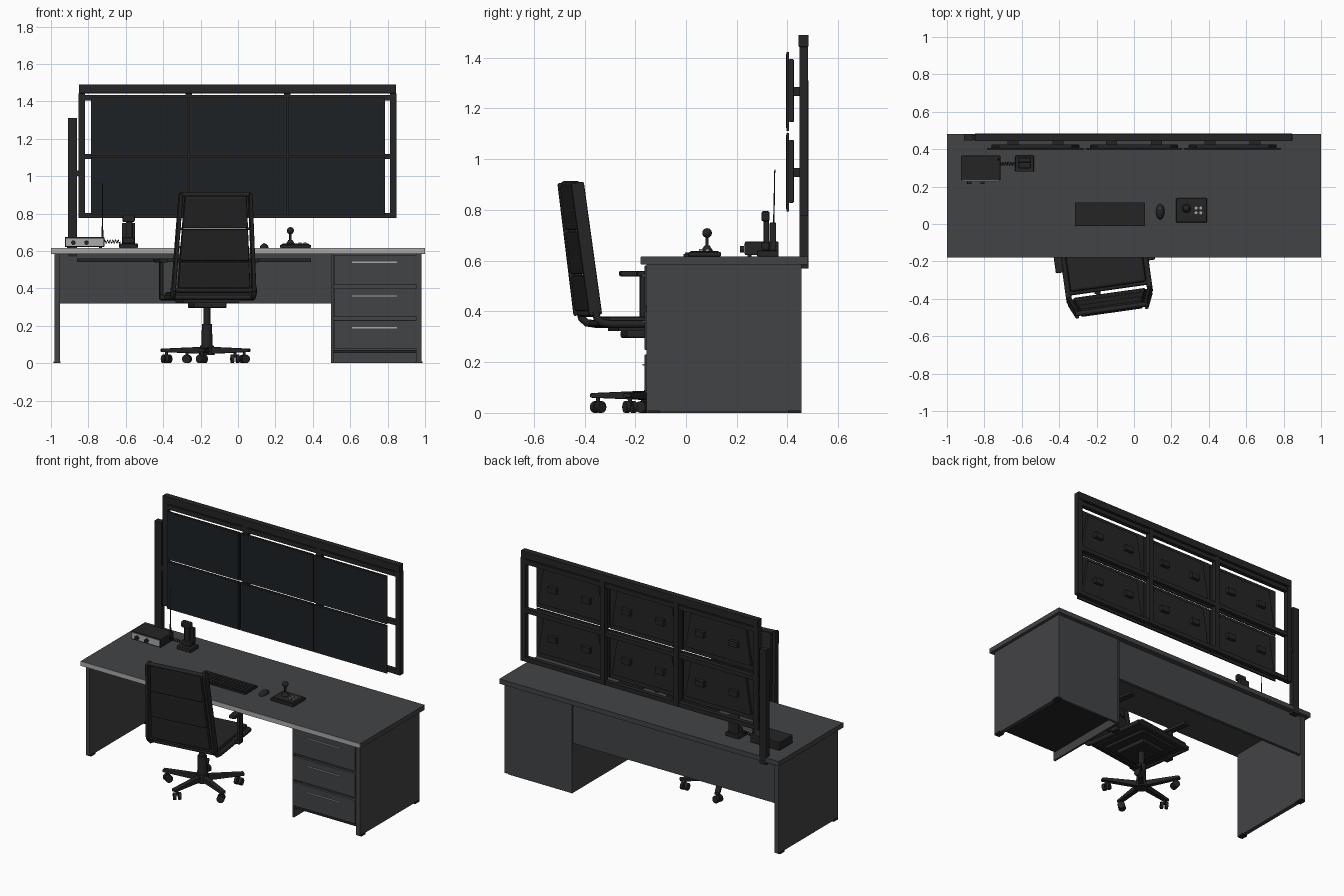
import bpy, bmesh
from math import radians, sin, cos, pi
from mathutils import Matrix, Vector

if "Cube" in bpy.data.objects:
    bpy.data.objects.remove(bpy.data.objects["Cube"])

I = Matrix.Identity(4)

def mat(name, r, g, b):
    m = bpy.data.materials.new(name)
    m.diffuse_color = (r, g, b, 1)
    m.use_nodes = True
    m.node_tree.nodes["Principled BSDF"].inputs["Base Color"].default_value = m.diffuse_color
    return m

GREY = mat("desk_grey", .055, .057, .06)
BLACK = mat("black", .018, .018, .019)
SCREEN = mat("screen", .012, .015, .018)
LIGHT = mat("light_trim", .4, .4, .4)

def finish(name, bm, m, M=I, bevel=0, smooth=False):
    me = bpy.data.meshes.new(name)
    bmesh.ops.recalc_face_normals(bm, faces=bm.faces[:])
    bm.to_mesh(me)
    bm.free()
    me.transform(M)
    me.materials.append(m)
    ob = bpy.data.objects.new(name, me)
    bpy.context.collection.objects.link(ob)
    if bevel:
        b = ob.modifiers.new("bevel", 'BEVEL')
        b.width, b.segments = bevel, 2
    if smooth:
        bpy.ops.object.select_all(action='DESELECT')
        bpy.context.view_layer.objects.active = ob
        ob.select_set(True)
        bpy.ops.object.shade_smooth_by_angle(angle=radians(35))
    return ob

def box(name, x, y, z, m=BLACK, M=I, bevel=0):
    bm = bmesh.new()
    bmesh.ops.create_cube(bm, size=1)
    for v in bm.verts:
        v.co = [(a + b) / 2 + c * (b - a) for (a, b), c in zip((x, y, z), v.co)]
    return finish(name, bm, m, M, bevel)

def prism(name, pts, y0, y1, m=BLACK, M=I, bevel=0):
    bm = bmesh.new()
    f = bm.faces.new([bm.verts.new((x, y0, z)) for x, z in pts])
    new = bmesh.ops.extrude_face_region(bm, geom=[f])["geom"]
    bmesh.ops.translate(bm, vec=(0, y1 - y0, 0), verts=[v for v in new if isinstance(v, bmesh.types.BMVert)])
    return finish(name, bm, m, M, bevel)

def rod(name, a, b, r1, r2=None, m=BLACK, M=I, n=20):
    a, b = Vector(a), Vector(b)
    bm = bmesh.new()
    bmesh.ops.create_cone(bm, cap_ends=True, segments=n, radius1=r1, radius2=r1 if r2 is None else r2, depth=(b - a).length)
    q = (b - a).to_track_quat('Z', 'Y').to_matrix().to_4x4()
    bm.transform(Matrix.Translation((a + b) / 2) @ q)
    return finish(name, bm, m, M, smooth=True)

def tube(name, pts, r, m=BLACK, M=I):
    cu = bpy.data.curves.new(name, 'CURVE')
    cu.dimensions, cu.bevel_depth, cu.bevel_resolution, cu.use_fill_caps = '3D', r, 2, True
    s = cu.splines.new('POLY')
    s.points.add(len(pts) - 1)
    for p, c in zip(s.points, pts):
        p.co = (*(M @ Vector(c)), 1)
    cu.materials.append(m)
    bpy.context.collection.objects.link(bpy.data.objects.new(name, cu))

# Desk
box("desk_top", (-1, 1), (-.178, .48), (.585, .616), GREY)
box("desk_front_edge", (-1, 1), (-.18, -.178), (.586, .615), LIGHT)
box("left_leg_panel", (-.98, -.953), (-.155, .455), (.005, .585), GREY)
box("modesty_panel", (-.953, .5), (.425, .445), (.32, .585), GREY)
box("modesty_rail", (-.86, .39), (.415, .425), (.54, .56))
for x in (-.967, .967):
    for y in (-.125, .425):
        box("foot_glide", (x - .019, x + .019), (y - .022, y + .022), (0, .01))

# Drawer cabinet
box("cabinet_right_panel", (.953, .98), (-.155, .455), (.005, .585), GREY)
box("cabinet_inner_panel", (.497, .51), (-.155, .455), (0, .585), GREY)
box("cabinet_back", (.51, .953), (.437, .453), (0, .585), GREY)
box("cabinet_bottom", (.51, .953), (-.145, .437), (.055, .07))
for z0, z1 in ((.078, .23), (.248, .4), (.418, .58)):
    box("drawer_front", (.512, .951), (-.163, -.145), (z0, z1), GREY, bevel=.002)
    box("drawer_body", (.52, .943), (-.145, .4), (z0 + .015, z1 - .02))
    h = z1 - .04
    box("drawer_handle", (.61, .85), (-.171, -.163), (h - .003, h + .003), LIGHT)

# Monitor frame and side post
box("frame_top_beam", (-.85, .845), (.443, .483), (1.443, 1.49), bevel=.002)
for x in (-.835, -.263, .263, .83):
    box("frame_upright", (x - .017, x + .017), (.447, .48), (.777, 1.443))
for z in (.79, 1.105, 1.42):
    box("frame_rail", (-.82, .815), (.45, .478), (z - .014, z + .014))
box("side_post", (-.91, -.862), (.447, .482), (.57, 1.31))
box("side_post_clamp", (-.91, -.862), (.42, .482), (.57, .585))
box("side_post_link", (-.865, -.85), (.45, .475), (1.0, 1.03))

# Monitors
for cx in (-.527, 0, .527):
    for cz in (.948, 1.267):
        w, h = .26, .155
        box("monitor_panel", (cx - w, cx + w), (.397, .406), (cz - h, cz + h))
        box("monitor_screen", (cx - w + .008, cx + w - .008), (.395, .397), (cz - h + .01, cz + h - .008), SCREEN)
        prism("monitor_housing", [(cx - .235, cz - .12), (cx + .235, cz - .12), (cx + .195, cz + .127), (cx - .195, cz + .127)], .406, .425, bevel=.003)
        for s in (-1, 1):
            box("monitor_mount", (cx + s * .12 - .03, cx + s * .12 + .03), (.425, .447), (cz - .018, cz + .018))

# Radio unit with antenna
T = .616
box("radio_body", (-.925, -.715), (.232, .365), (T + .006, .675), bevel=.003)
box("radio_face", (-.92, -.72), (.228, .232), (T + .012, .668), LIGHT)
for x in (-.88, -.81):
    rod("radio_knob", (x, .228, .645), (x, .213, .645), .012)
for x in (-.905, -.735):
    for y in (.25, .345):
        rod("radio_foot", (x, y, T), (x, y, T + .006), .008)
rod("antenna_base", (-.725, .345, .67), (-.725, .345, .73), .006, .004)
rod("antenna", (-.725, .345, .7), (-.725, .35, .96), .003, .002, n=8)

# Coiled cord
tube("coiled_cord", [(-.715 + .085 * i / 96, .322 + .009 * cos(i * pi / 8), .65 + .009 * sin(i * pi / 8)) for i in range(97)], .002)

# Handset on its cradle
box("cradle_base", (-.635, -.535), (.28, .365), (T, .64), bevel=.004)
box("cradle_upright", (-.62, -.55), (.33, .355), (.64, .75), bevel=.003)
box("handset_grip", (-.6, -.565), (.305, .328), (.65, .775), bevel=.006)
box("handset_earpiece", (-.618, -.552), (.297, .33), (.755, .795), bevel=.008)
box("handset_mouthpiece", (-.618, -.552), (.297, .33), (.64, .672), bevel=.008)

# Keyboard
box("keyboard_base", (-.315, .06), (-.01, .115), (T, .627), bevel=.002)
for r in range(5):
    for c in range(15):
        x, y = -.308 + c * .0242, -.004 + r * .0232
        box("key", (x, x + .021), (y, y + .02), (.627, .632))

# Mouse
bm = bmesh.new()
bmesh.ops.create_uvsphere(bm, u_segments=24, v_segments=16, radius=1)
bmesh.ops.bisect_plane(bm, geom=bm.verts[:] + bm.edges[:] + bm.faces[:], plane_co=(0, 0, 0), plane_no=(0, 0, -1), clear_outer=True)
bmesh.ops.holes_fill(bm, edges=bm.edges[:])
finish("mouse", bm, BLACK, Matrix.Translation((.14, .066, T)) @ Matrix.Diagonal((.023, .042, .024, 1)), smooth=True)
rod("mouse_wheel", (.137, .084, .636), (.143, .084, .636), .006, m=LIGHT)

# Joystick controller
box("joystick_base", (.225, .39), (.008, .138), (T, .634), bevel=.005)
box("joystick_plate", (.235, .38), (.018, .128), (.634, .639), bevel=.002)
rod("joystick_boot", (.28, .083, .638), (.28, .083, .66), .024, .01)
rod("joystick_shaft", (.28, .083, .65), (.28, .083, .71), .006)
bm = bmesh.new()
bmesh.ops.create_uvsphere(bm, u_segments=20, v_segments=12, radius=.019)
finish("joystick_ball", bm, BLACK, Matrix.Translation((.28, .083, .709)), smooth=True)
for x in (.332, .357):
    for y in (.06, .085):
        rod("joystick_button", (x, y, .638), (x, y, .645), .008, m=LIGHT)

# Chair base, turned slightly
P = Matrix.Translation((-.166, -.128, 0))
for k in range(5):
    A = P @ Matrix.Rotation(radians(263 + 72 * k), 4, 'Z')
    prism("base_arm", [(.02, .05), (.25, .06), (.25, .078), (.02, .088)], -.016, .016, M=A, bevel=.004)
    rod("caster_stem", (.22, 0, .03), (.22, 0, .064), .008, M=A, n=12)
    C = A @ Matrix.Translation((.22, 0, 0)) @ Matrix.Rotation(radians(50), 4, 'Z')
    for s in (-1, 1):
        rod("caster_wheel", (0, s * .006, .023), (0, s * .023, .023), .023, M=C)
rod("base_hub", (0, 0, .045), (0, 0, .095), .042, .036, M=P)
rod("gas_lift_sleeve", (0, 0, .09), (0, 0, .21), .03, .027, M=P)
rod("gas_lift_piston", (0, 0, .2), (0, 0, .31), .018, M=P)

# Chair seat
S = P @ Matrix.Rotation(radians(8), 4, 'Z')
box("seat_mechanism", (-.09, .09), (-.12, .1), (.295, .325), M=S, bevel=.008)
box("seat_plate", (-.15, .15), (-.16, .15), (.322, .34), M=S)
box("seat_cushion", (-.205, .205), (-.21, .19), (.338, .38), M=S, bevel=.014)

# Chair back
B = S @ Matrix.Translation((0, -.262, .39)) @ Matrix.Rotation(radians(7.5), 4, 'X')
half = lambda z: .196 - .03 * z / .52
for z0, z1 in ((.012, .155), (.16, .33), (.335, .51)):
    prism("back_cushion", [(-half(z0), z0), (half(z0), z0), (half(z1), z1), (-half(z1), z1)], -.022, .022, M=B, bevel=.008)
tube("back_top_bar", [(-.19, 0, .515), (.19, 0, .515)], .013, M=B)
tube("back_bottom_bar", [(-.215, 0, 0), (.215, 0, 0)], .012, M=B)
for s in (-1, 1):
    prism("back_side_rail", [(s * .208, -.005), (s * .228, -.005), (s * .197, .522), (s * .177, .522)], -.026, .026, M=B, bevel=.006)
    for z in (.158, .332):
        tube("back_link", [(s * .17, 0, z), (s * .208, 0, z)], .007, M=B)
    tube("seat_side_rail", [(s * .218, -.262, .4), (s * .218, -.255, .372), (s * .218, -.235, .355), (s * .218, -.2, .35), (s * .218, .18, .35)], .015, M=S)
    # Armrests
    box("armrest_pad", sorted((s * .225, s * .268)), (-.1, .15), (.538, .56), M=S, bevel=.006)
    box("armrest_post", sorted((s * .238, s * .256)), (-.02, .03), (.365, .54), M=S, bevel=.004)
    box("armrest_bracket", sorted((s * .14, s * .256)), (-.02, .03), (.34, .365), M=S, bevel=.004)
tube("seat_front_bar", [(-.218, .18, .35), (.218, .18, .35)], .014, M=S)
tube("seat_rear_bar", [(-.218, -.215, .352), (.218, -.215, .352)], .013, M=S)
